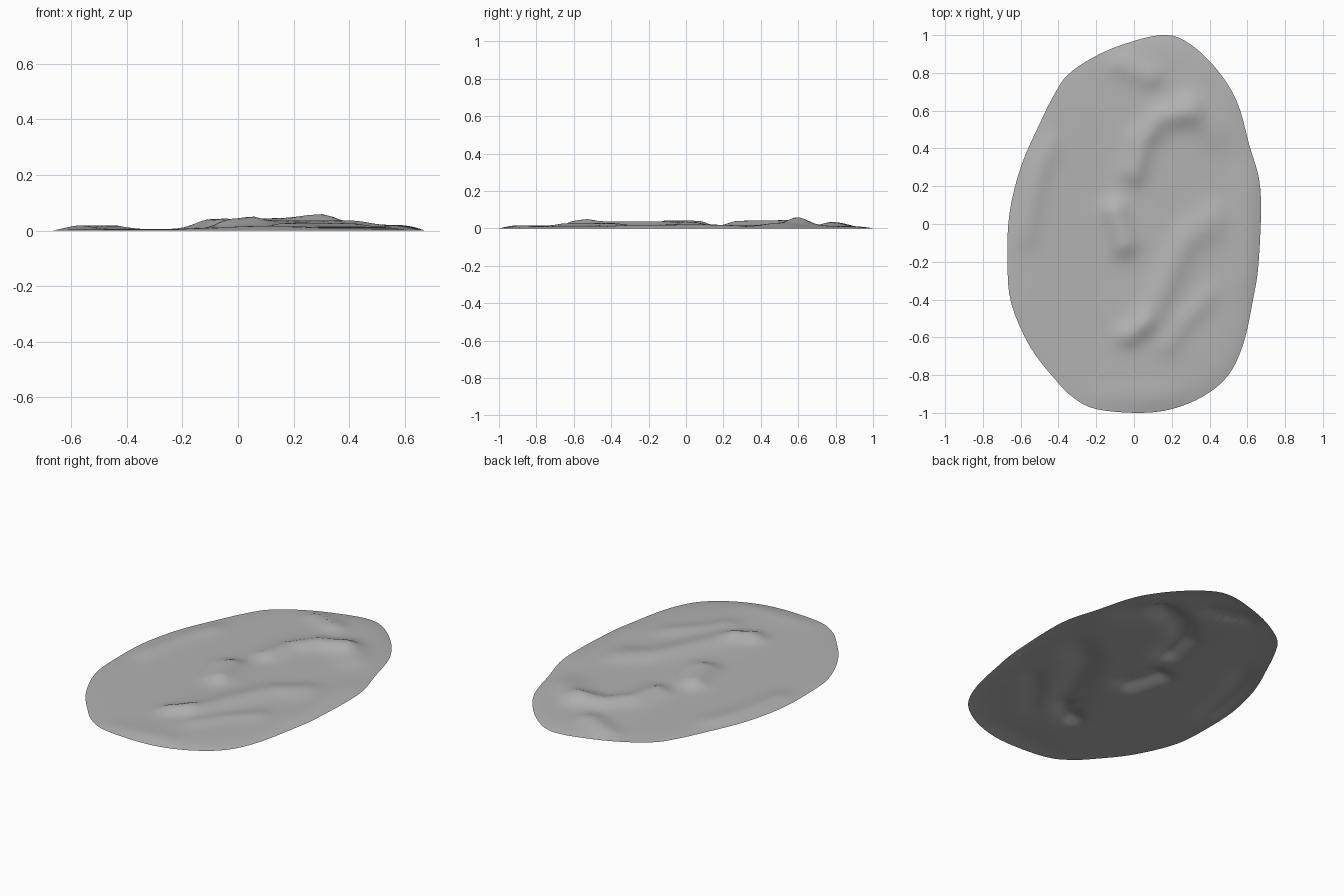
import bpy
import bmesh
import math
from mathutils import Vector

cube = bpy.data.objects.get("Cube")
if cube:
    bpy.data.objects.remove(cube, do_unlink=True)

# Rim of the slab, clockwise from the back
RIM = [(0.14, 1), (0.27, 0.97), (0.42, 0.84), (0.54, 0.66), (0.61, 0.42),
       (0.67, 0.18), (0.66, -0.2), (0.63, -0.4), (0.58, -0.63), (0.5, -0.8),
       (0.37, -0.91), (0.2, -0.98), (0.02, -1), (-0.2, -0.98), (-0.32, -0.92),
       (-0.42, -0.82), (-0.55, -0.65), (-0.65, -0.42), (-0.67, -0.2),
       (-0.66, 0.05), (-0.6, 0.3), (-0.5, 0.53), (-0.42, 0.69),
       (-0.35, 0.79), (-0.22, 0.88), (-0.06, 0.95)]

# Soft ridges: height, half width, path
RIDGES = [
    (0.029, 0.07, [(0, 0.28), (0.04, 0.44), (0.14, 0.56), (0.3, 0.6)]),
    (0.016, 0.09, [(0.3, 0.6), (0.42, 0.5)]),
    (0.034, 0.075, [(-0.1, 0.06), (-0.05, -0.1)]),
    (0.022, 0.08, [(0.42, 0.02), (0.28, -0.08), (0.2, -0.24), (0.1, -0.46)]),
    (0.032, 0.06, [(0.04, -0.54), (-0.03, -0.59)]),
    (0.013, 0.06, [(0.4, -0.38), (0.26, -0.52), (0.18, -0.64)]),
    (0.022, 0.06, [(-0.08, 0.86), (0.08, 0.78)]),
    (0.016, 0.07, [(-0.58, -0.05), (-0.53, 0.22), (-0.46, 0.4)]),
    (0.008, 0.08, [(0.6, 0.2), (0.6, -0.3)]),
    (0.008, 0.07, [(-0.15, -0.93), (0.2, -0.92)]),
]


def distance(p, path):
    best = 9
    for a, b in zip(path, path[1:]):
        a, b = Vector(a), Vector(b)
        t = max(0, min(1, (p - a).dot(b - a) / (b - a).length_squared))
        best = min(best, (p - a.lerp(b, t)).length)
    return best


def height(p, ring):
    step = max(0, min(1, (p.x + 0.18) / 0.3))
    z = 0.005 + 0.01 * step * step * (3 - 2 * step)
    z += sum(h * math.exp(-(distance(p, path) / w) ** 2) for h, w, path in RIDGES)
    return 0.003 + z * (1 - ring ** 14)


def smooth_loop(points, steps):
    pts = [Vector(p) for p in points]
    out = []
    for i in range(len(pts)):
        a, b, c, d = (pts[(i + k) % len(pts)] for k in (-1, 0, 1, 2))
        for s in range(steps):
            t = s / steps
            out.append(0.5 * (2 * b + (c - a) * t + (2 * a - 5 * b + 4 * c - d) * t * t
                              + (3 * b - a - 3 * c + d) * t ** 3))
    return out


# Thin sheet woven from concentric rings
rim = smooth_loop(RIM, 4)
count, rings = len(rim), 36
bm = bmesh.new()
centre = bm.verts.new((0, 0, height(Vector((0, 0)), 0)))
previous = None
for r in range(1, rings + 1):
    f = r / rings
    ring = [bm.verts.new((*(q * f), height(q * f, f))) for q in rim]
    for i in range(count):
        j = (i + 1) % count
        if previous:
            bm.faces.new((previous[i], previous[j], ring[j], ring[i]))
        else:
            bm.faces.new((centre, ring[j], ring[i]))
    previous = ring
low = min(v.co.z for v in bm.verts)
for v in bm.verts:
    v.co.z -= low
bm.normal_update()
if sum(f.normal.z for f in bm.faces) < 0:
    bmesh.ops.reverse_faces(bm, faces=bm.faces[:])
for f in bm.faces:
    f.smooth = True

mesh = bpy.data.meshes.new("stone_slab")
bm.to_mesh(mesh)
bm.free()
slab = bpy.data.objects.new("stone_slab", mesh)
bpy.context.collection.objects.link(slab)

# Plain grey stone
stone = bpy.data.materials.new("grey_stone")
stone.use_nodes = True
colour = (0.45, 0.45, 0.45, 1)
stone.diffuse_color = colour
bsdf = stone.node_tree.nodes["Principled BSDF"]
bsdf.inputs["Base Color"].default_value = colour
bsdf.inputs["Roughness"].default_value = 0.9
mesh.materials.append(stone)
